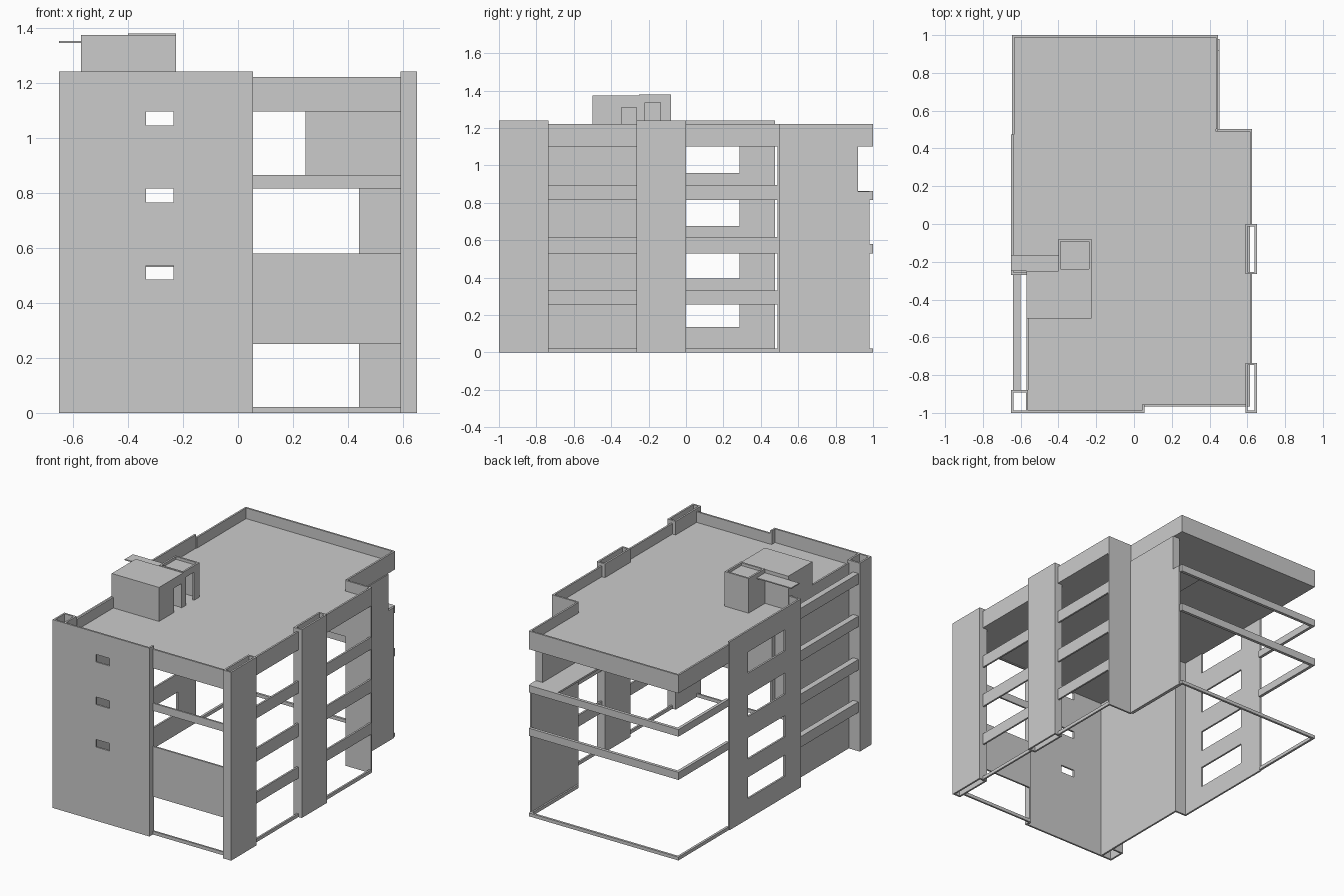
import bpy, bmesh
from mathutils import Vector

if "Cube" in bpy.data.objects:
    bpy.data.objects.remove(bpy.data.objects["Cube"])

T = 0.012  # sheet thickness


def finish(name, bm):
    bmesh.ops.recalc_face_normals(bm, faces=bm.faces[:])
    me = bpy.data.meshes.new(name)
    bm.to_mesh(me)
    bm.free()
    ob = bpy.data.objects.new(name, me)
    bpy.context.collection.objects.link(ob)
    return ob


def thicken(bm, vec):
    r = bmesh.ops.extrude_face_region(bm, geom=bm.faces[:])
    bmesh.ops.translate(bm, vec=Vector(vec),
                        verts=[v for v in r['geom'] if isinstance(v, bmesh.types.BMVert)])


def panel(name, axis, pos, u, v, holes=(), t=T):
    """Upright sheet at x or y = pos, with rectangular holes (u0,u1,v0,v1); t is signed."""
    us = sorted(set(u) | {c for h in holes for c in h[:2]})
    vs = sorted(set(v) | {c for h in holes for c in h[2:]})
    bm = bmesh.new()
    place = (lambda a, b: (pos, a, b)) if axis == 'x' else (lambda a, b: (a, pos, b))
    grid = {(a, b): bm.verts.new(place(a, b)) for a in us for b in vs}
    for a0, a1 in zip(us, us[1:]):
        for b0, b1 in zip(vs, vs[1:]):
            ca, cb = (a0 + a1) / 2, (b0 + b1) / 2
            if not any(h[0] < ca < h[1] and h[2] < cb < h[3] for h in holes):
                bm.faces.new([grid[k] for k in ((a0, b0), (a1, b0), (a1, b1), (a0, b1))])
    bmesh.ops.delete(bm, geom=[w for w in bm.verts if not w.link_faces], context='VERTS')
    thicken(bm, (t, 0, 0) if axis == 'x' else (0, t, 0))
    return finish(name, bm)


def prism(name, pts, z0, z1):
    bm = bmesh.new()
    bm.faces.new([bm.verts.new((x, y, z0)) for x, y in pts])
    thicken(bm, (0, 0, z1 - z0))
    return finish(name, bm)


def box(name, x0, x1, y0, y1, z0, z1):
    return prism(name, [(x0, y0), (x1, y0), (x1, y1), (x0, y1)], z0, z1)


def hollow(name, x0, x1, y0, y1, z0, z1):
    """Open-ended rectangular tube."""
    bm = bmesh.new()
    rings = [[bm.verts.new((x, y, z0)) for x, y in ((x0 + d, y0 + d), (x1 - d, y0 + d),
             (x1 - d, y1 - d), (x0 + d, y1 - d))] for d in (0, T)]
    for i in range(4):
        j = (i + 1) % 4
        bm.faces.new((rings[0][i], rings[0][j], rings[1][j], rings[1][i]))
    thicken(bm, (0, 0, z1 - z0))
    return finish(name, bm)


# Roof deck
prism("roof_deck", [(-.57, -.99), (.05, -.99), (.05, -.965), (.615, -.965), (.615, .49),
                    (.435, .49), (.435, .99), (-.64, .99), (-.64, -.265), (-.57, -.265)], 1.10, 1.15)

# Front wall with three small windows, and its return
panel("front_wall", 'y', -1, (-.56, .055), (0, 1.24),
      [(-.335, -.235, z, z + .05) for z in (.485, .765, 1.045)])
panel("front_return", 'x', .043, (-.988, -.955), (0, 1.24))

# Hollow piers
hollow("front_left_pier", -.65, -.56, -1, -.88, 0, 1.24)
hollow("front_right_pier", .59, .65, -1, -.735, 0, 1.24)
hollow("mid_right_pier", .59, .65, -.265, 0, 0, 1.24)

# Front bands
for i, z in enumerate([(0, .022), (.25, .58), (.815, .865), (1.095, 1.22)]):
    panel(f"front_band_{i}", 'y', -.965, (.055, .59), z)

# Right bands in both bays
levels = [(0, .022), (.255, .33), (.53, .617), (.815, .895), (1.10, 1.22)]
for i, z in enumerate(levels):
    panel(f"right_band_front_{i}", 'x', .625, (-.735, -.265), z, t=-T)
    panel(f"right_band_back_{i}", 'x', .625, (0, .49), z, t=-T)

# Left wall with windows, recessed wall and balcony rails
panel("left_wall", 'x', -.65, (-.265, .475), (0, 1.24),
      [(-.10, .285, z, z + .14) for z in (.135, .395, .675, .96)])
panel("recess_wall", 'x', -.57, (-.88, -.265), (0, 1.22))
panel("recess_return", 'y', -.27, (-.65, -.558), (0, 1.24))
for i, z in enumerate((.255, .535, .82, 1.10)):
    box(f"balcony_rail_{i}", -.64, -.60, -.88, -.27, z, z + .07)

# Back-right corner walls
panel("corner_wall", 'y', .49, (.44, .625), (0, 1.22), t=T)
panel("rear_side_wall", 'x', .44, (.502, .98), (0, 1.10), [(.92, .98, .86, 1.10)], t=T)

# Rear parapet, floor edge strips and ground strip
for i, (z0, z1, w) in enumerate([(0, .022, .015), (.53, .58, .02), (.815, .862, .02), (1.10, 1.22, T)]):
    prism(f"rear_strip_{i}", [(-.645, .475), (-.645, 1), (.445, 1), (.445, .98 if 0 < i < 3 else .502),
                              (.445 - w, .98 if 0 < i < 3 else .502), (.445 - w, 1 - w),
                              (-.645 + w, 1 - w), (-.645 + w, .475)], z0, z1)

# Top floor rear terrace: floor and its walls
box("terrace_floor", .245, .44, .49, .98, .85, .862)
panel("terrace_end_wall", 'y', .92, (.40, .44), (.862, 1.10), t=-T)
panel("terrace_side_wall", 'x', .40, (.50, .92), (.862, 1.10))
panel("terrace_back_wall", 'y', .49, (.245, .44), (.862, 1.10), t=T)

# Rooftop stair house
panel("stair_house_front", 'y', -.5, (-.57, -.225), (1.15, 1.37))
panel("stair_house_back", 'y', -.25, (-.57, -.225), (1.15, 1.37), t=-T)
panel("stair_house_left", 'x', -.57, (-.488, -.262), (1.15, 1.37))
panel("stair_house_right", 'x', -.225, (-.488, -.262), (1.15, 1.37),
      [(-.345, -.265, 1.15, 1.31)], t=-T)
box("stair_house_roof", -.57, -.225, -.5, -.25, 1.362, 1.374)

# Rooftop lift house with doorway, sunken lid and canopy
panel("lift_house_right", 'x', -.225, (-.25, -.08), (1.15, 1.378),
      [(-.22, -.135, 1.15, 1.335)], t=-T)
panel("lift_house_left", 'x', -.40, (-.25, -.08), (1.15, 1.378))
panel("lift_house_back", 'y', -.08, (-.388, -.237), (1.15, 1.378), t=-T)
panel("lift_house_front_rim", 'y', -.25, (-.388, -.237), (1.355, 1.378))
box("lift_house_lid", -.388, -.237, -.238, -.092, 1.352, 1.36)
box("canopy", -.65, -.40, -.25, -.165, 1.344, 1.351)
